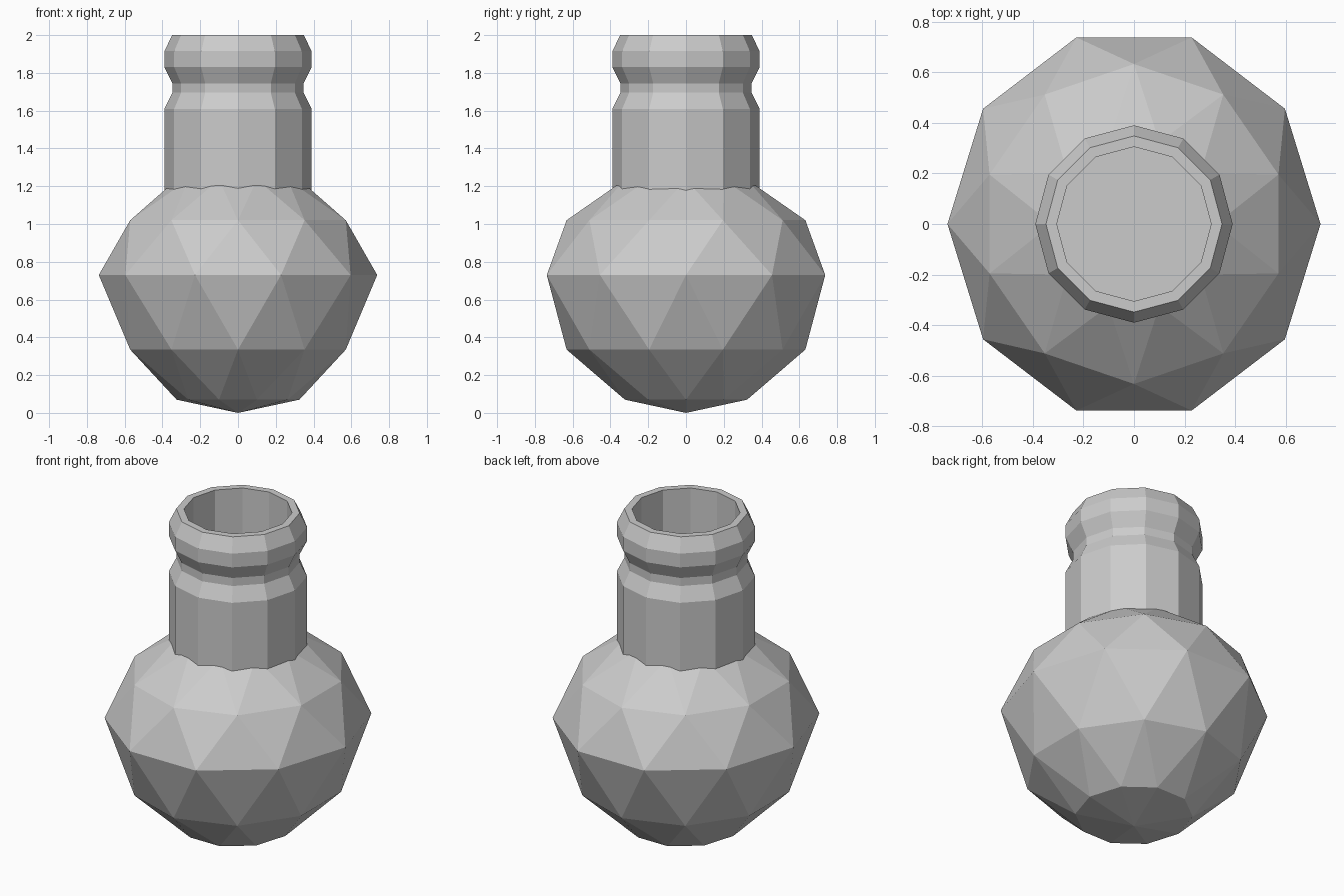
import bpy, bmesh
from math import cos, sin, pi

if "Cube" in bpy.data.objects:
    bpy.data.objects.remove(bpy.data.objects["Cube"])


def add_ring(bm, rx, ry, z, sides, turn=0.0):
    return [bm.verts.new((rx * cos(2 * pi * (i + turn) / sides),
                          ry * sin(2 * pi * (i + turn) / sides), z))
            for i in range(sides)]


def finish(bm, name):
    bmesh.ops.recalc_face_normals(bm, faces=bm.faces)
    mesh = bpy.data.meshes.new(name)
    bm.to_mesh(mesh)
    bm.free()
    obj = bpy.data.objects.new(name, mesh)
    bpy.context.collection.objects.link(obj)
    return obj


# Faceted bulb: ten-sided rings, each turned half a step, joined by triangles
N = 10
bulb_rings = [(0.325, 0.34, 0.07), (0.60, 0.632, 0.335), (0.737, 0.775, 0.73),
              (0.60, 0.632, 1.02), (0.325, 0.34, 1.235)]
bm = bmesh.new()
rings = [add_ring(bm, rx, ry, z, N, 0.5 * (k % 2))
         for k, (rx, ry, z) in enumerate(bulb_rings)]
for k in range(len(rings) - 1):
    # plain = unturned ring, turned = ring shifted by half a step
    plain, turned = (rings[k], rings[k + 1]) if k % 2 == 0 else (rings[k + 1], rings[k])
    for i in range(N):
        j = (i + 1) % N
        bm.faces.new((plain[i], plain[j], turned[i]))
        bm.faces.new((turned[i], plain[j], turned[j]))
# Pointed base and flat top (the floor seen inside the neck)
pole = bm.verts.new((0, 0, 0))
for i in range(N):
    bm.faces.new((pole, rings[0][i], rings[0][(i + 1) % N]))
bm.faces.new(rings[-1])
finish(bm, "bulb")

# Hollow twelve-sided neck with a groove and a bevelled lip
S = 12
profile = [(0.39, 1.15), (0.39, 1.61), (0.348, 1.695), (0.348, 1.745),
           (0.39, 1.83), (0.39, 1.915), (0.348, 2.0), (0.305, 2.0), (0.305, 1.15)]
bm = bmesh.new()
rings = [add_ring(bm, r, r, z, S) for r, z in profile]
for a, b in zip(rings, rings[1:] + rings[:1]):
    for i in range(S):
        j = (i + 1) % S
        bm.faces.new((a[i], a[j], b[j], b[i]))
finish(bm, "neck")
